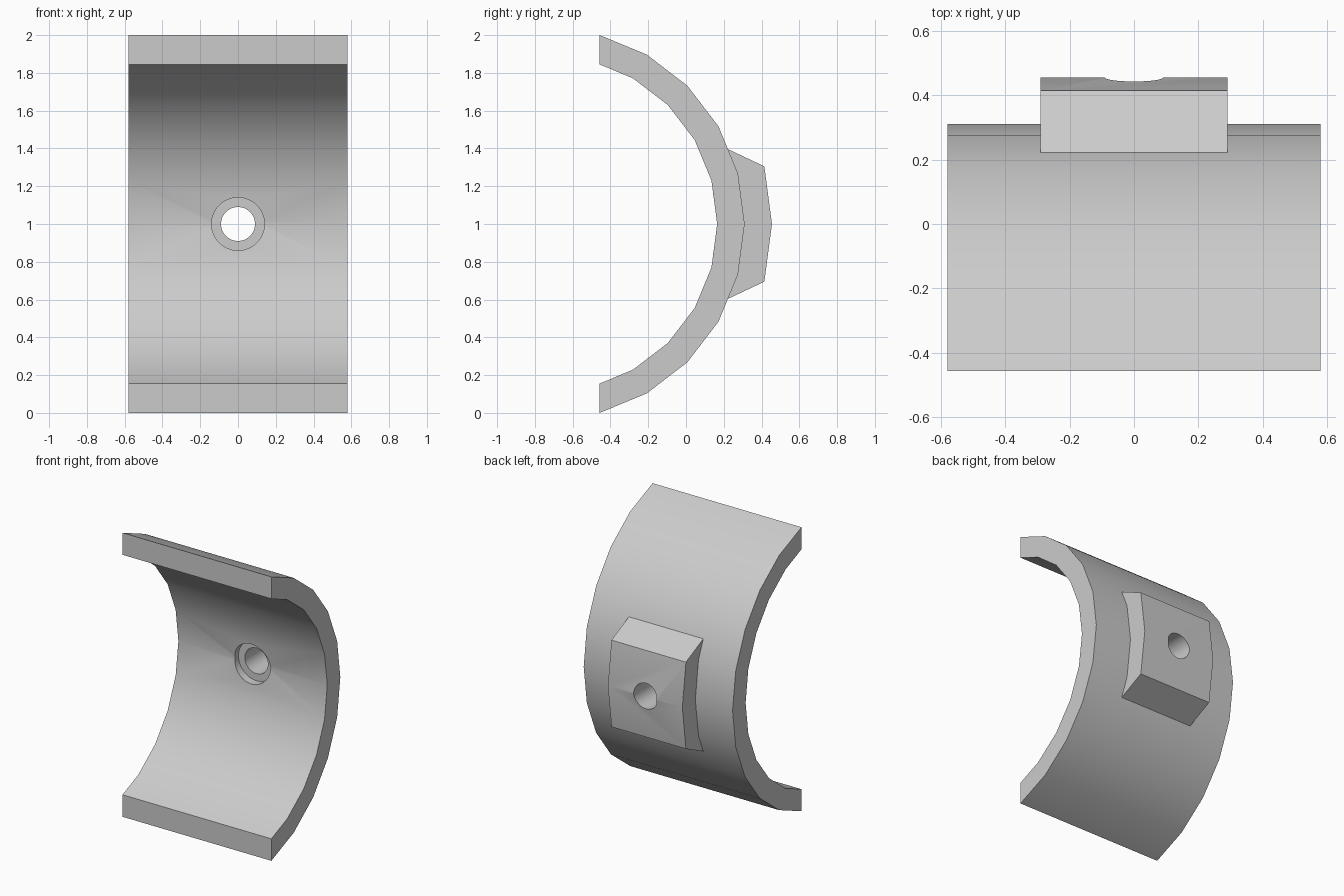
import bpy
import bmesh
from math import sin, cos, pi, radians
from mathutils import Matrix

cube = bpy.data.objects.get("Cube")
if cube:
    bpy.data.objects.remove(cube)

AXIS_Y, AXIS_Z, FRONT = -0.725, 1.0, -0.457

grey = bpy.data.materials.new("light grey")
grey.use_nodes = True
colour = (0.6, 0.6, 0.6, 1)
grey.diffuse_color = colour
grey.node_tree.nodes["Principled BSDF"].inputs["Base Color"].default_value = colour


def add_object(name, bm):
    bmesh.ops.recalc_face_normals(bm, faces=bm.faces)
    mesh = bpy.data.meshes.new(name)
    bm.to_mesh(mesh)
    bm.free()
    mesh.materials.append(grey)
    obj = bpy.data.objects.new(name, mesh)
    bpy.context.collection.objects.link(obj)
    return obj


def extrude_x(name, profile, half):
    """Closed (y, z) profile extruded symmetrically along x."""
    bm = bmesh.new()
    face = bm.faces.new([bm.verts.new((-half, y, z)) for y, z in profile])
    new = bmesh.ops.extrude_face_region(bm, geom=[face])["geom"]
    verts = [v for v in new if isinstance(v, bmesh.types.BMVert)]
    bmesh.ops.translate(bm, verts=verts, vec=(2 * half, 0, 0))
    return add_object(name, bm)


def cylinder_y(name, radius, y0, y1):
    bm = bmesh.new()
    bmesh.ops.create_cone(bm, cap_ends=True, segments=48, radius1=radius,
                          radius2=radius, depth=y1 - y0)
    turn = Matrix.Translation((0, (y0 + y1) / 2, AXIS_Z)) @ Matrix.Rotation(pi / 2, 4, 'X')
    bmesh.ops.transform(bm, matrix=turn, verts=bm.verts)
    return add_object(name, bm)


def arc(radius, limit):
    """Faceted arc in 15 degree steps, bottom to top."""
    return [(AXIS_Y + radius * cos(radians(a)), AXIS_Z + radius * sin(radians(a)))
            for a in range(-limit, limit + 1, 15)]


def combine(target, other, operation):
    mod = target.modifiers.new(operation, 'BOOLEAN')
    mod.operation, mod.solver, mod.object = operation, 'EXACT', other
    bpy.context.view_layer.objects.active = target
    bpy.ops.object.modifier_apply(modifier=mod.name)
    bpy.data.objects.remove(other)


# Curved shell with vertical front ends
inner = [(FRONT, 0.155)] + arc(0.89, 60) + [(FRONT, 1.845)]
shell = extrude_x("curved_shell", arc(1.0353, 75) + inner[::-1], 0.58)

# Raised mounting pad on the back
pad = extrude_x("mounting_pad", [(0.18, 0.584)] + arc(1.18, 15) + [(0.18, 1.416)], 0.29)
combine(shell, pad, 'UNION')

# Through hole and shallow counterbore
combine(shell, cylinder_y("counterbore", 0.14, 0, 0.205), 'DIFFERENCE')
combine(shell, cylinder_y("bolt_hole", 0.09, -0.1, 0.7), 'DIFFERENCE')

bpy.ops.object.select_all(action='DESELECT')
shell.select_set(True)
bpy.context.view_layer.objects.active = shell
bpy.ops.object.shade_smooth_by_angle(angle=radians(22))
